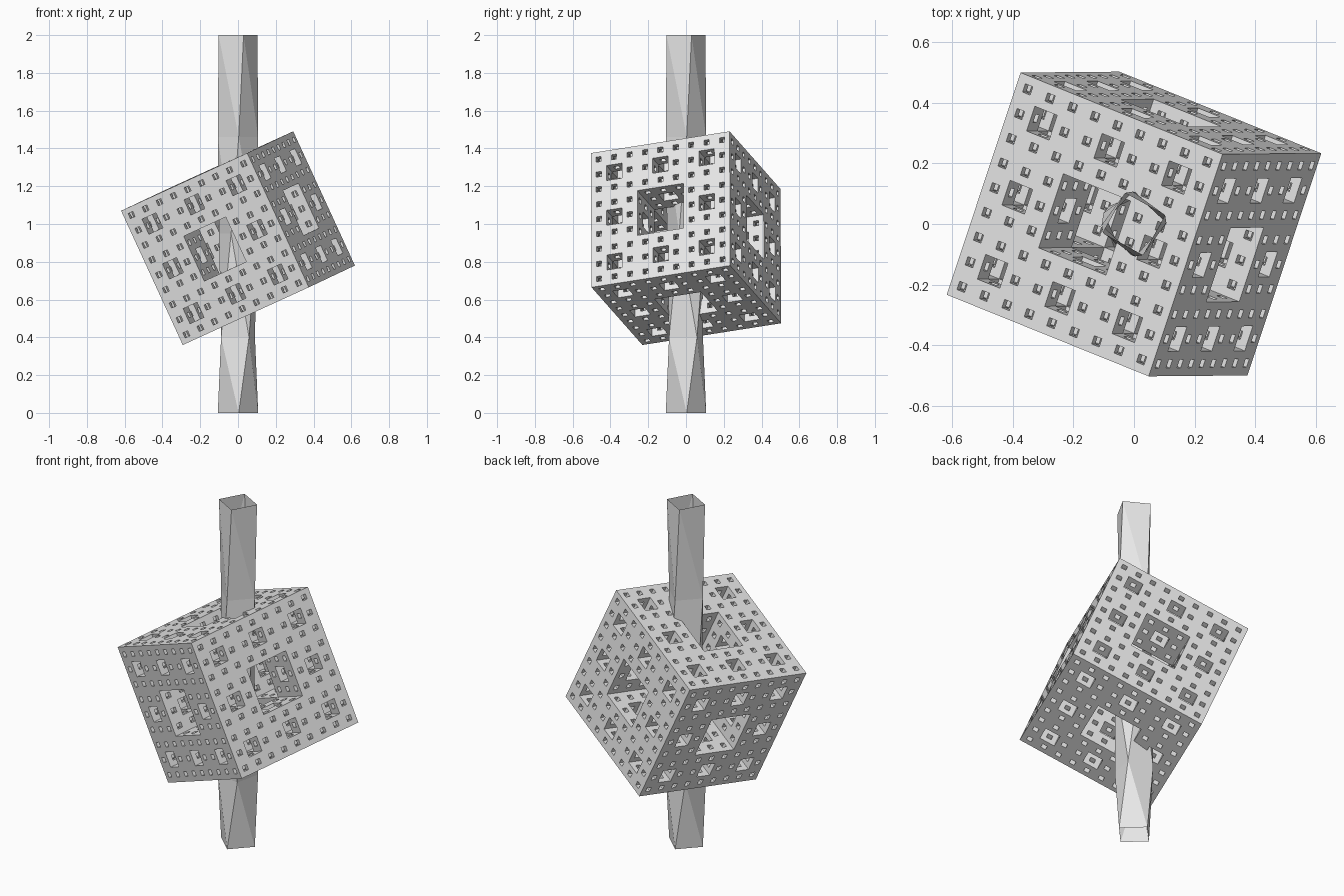
import bpy
import bmesh
from math import cos, sin, radians
from mathutils import Euler, Matrix, Vector

default_cube = bpy.data.objects.get("Cube")
if default_cube:
    bpy.data.objects.remove(default_cube, do_unlink=True)

LEVELS = 3
CELLS = 3 ** LEVELS
EDGE = 0.782

# Plain grey for everything
grey = bpy.data.materials.new("plain_grey")
grey.use_nodes = True
colour = (0.8, 0.8, 0.8, 1)
grey.diffuse_color = colour
grey.node_tree.nodes["Principled BSDF"].inputs["Base Color"].default_value = colour


def make_object(name, bm):
    mesh = bpy.data.meshes.new(name)
    bm.to_mesh(mesh)
    bm.free()
    mesh.materials.append(grey)
    obj = bpy.data.objects.new(name, mesh)
    bpy.context.collection.objects.link(obj)
    return obj


def is_solid(cell):
    """A cell is removed when two of its digits are central at any level."""
    if min(cell) < 0 or max(cell) >= CELLS:
        return False
    for level in range(LEVELS):
        if sum(c // 3 ** level % 3 == 1 for c in cell) >= 2:
            return False
    return True


# Fractal cube: only the faces between solid and empty cells
bm = bmesh.new()
corners = {}


def corner(point):
    if point not in corners:
        corners[point] = bm.verts.new(Vector(point) / CELLS - Vector((0.5, 0.5, 0.5)))
    return corners[point]


cells = [(i, j, k) for i in range(CELLS) for j in range(CELLS) for k in range(CELLS)]
solid = {cell for cell in cells if is_solid(cell)}
for cell in solid:
    for axis in range(3):
        u, v = (axis + 1) % 3, (axis + 2) % 3
        for side in (0, 1):
            neighbour = list(cell)
            neighbour[axis] += 2 * side - 1
            if tuple(neighbour) in solid:
                continue
            quad = []
            for du, dv in ((0, 0), (1, 0), (1, 1), (0, 1)):
                point = list(cell)
                point[axis] += side
                point[u] += du
                point[v] += dv
                quad.append(corner(tuple(point)))
            bm.faces.new(quad if side else quad[::-1])

tilt = Euler((radians(9.2), radians(-23), radians(-22))).to_matrix().to_4x4()
bm.transform(Matrix.Translation((0, 0, 0.925)) @ tilt @ Matrix.Scale(EDGE, 4))
make_object("fractal_cube", bm)

# Twisted square tube, open at both ends: (height, turn in degrees)
rows = [(0, -88), (0.4, -57), (0.95, -20), (1.46, 2), (2, 16)]
RADIUS = 0.107
bm = bmesh.new()
rings = []
for height, turn in rows:
    angles = [radians(turn + 90 * n) for n in range(4)]
    rings.append([bm.verts.new((RADIUS * cos(a), RADIUS * sin(a), height)) for a in angles])
for low, high in zip(rings, rings[1:]):
    for n in range(4):
        after = (n + 1) % 4
        bm.faces.new((low[n], low[after], high[n]))
        bm.faces.new((low[after], high[after], high[n]))
make_object("twisted_pole", bm)
